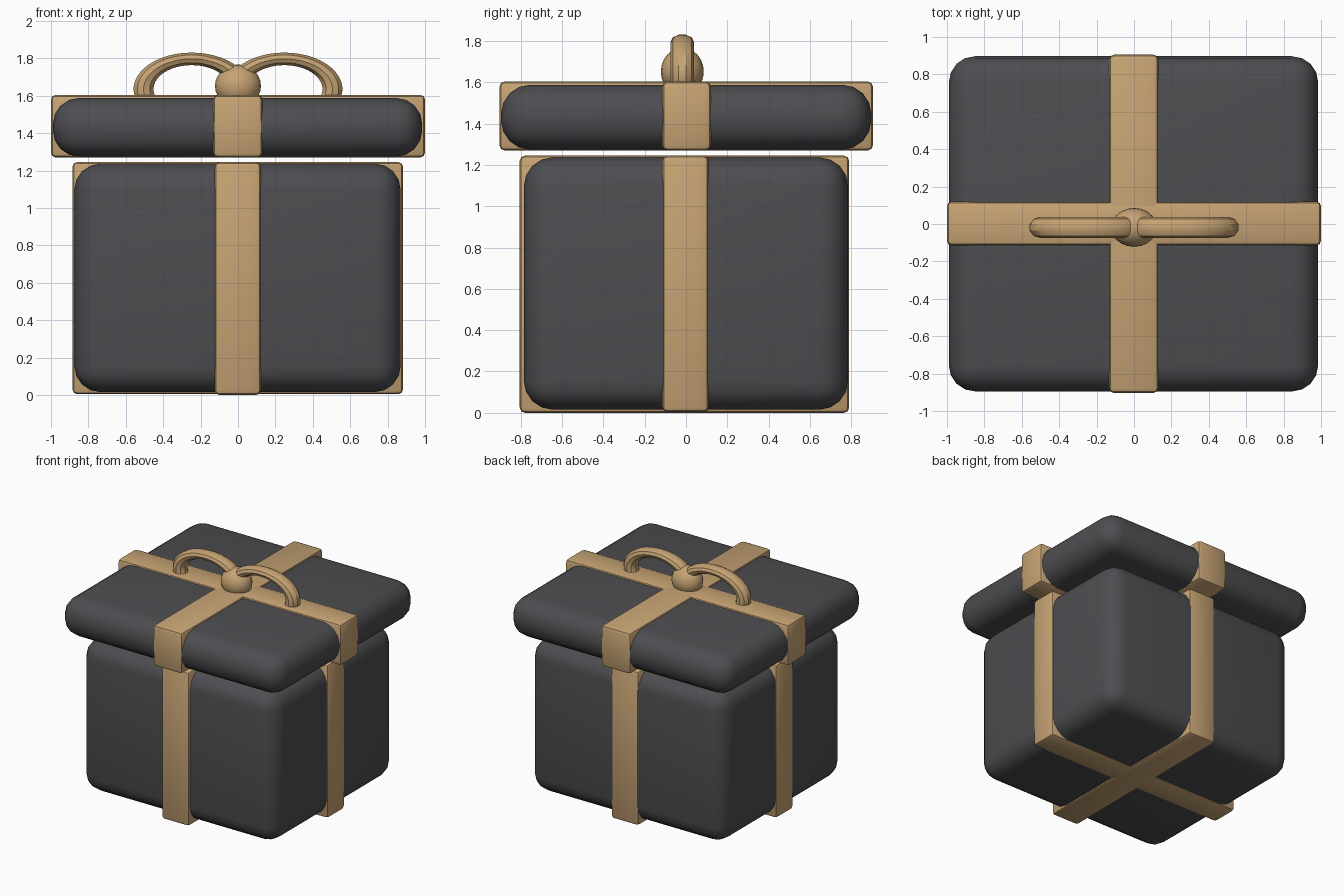
import bpy, bmesh, math
from mathutils import Matrix

if "Cube" in bpy.data.objects:
    bpy.data.objects.remove(bpy.data.objects["Cube"])


def material(name, rgb):
    m = bpy.data.materials.new(name)
    m.diffuse_color = (*rgb, 1)
    m.use_nodes = True
    m.node_tree.nodes["Principled BSDF"].inputs["Base Color"].default_value = m.diffuse_color
    return m


DARK = material("charcoal", (0.075, 0.075, 0.083))
TAN = material("tan", (0.57, 0.37, 0.175))


def finish(name, bm, mat, angle=40):
    me = bpy.data.meshes.new(name)
    bmesh.ops.recalc_face_normals(bm, faces=bm.faces)
    bm.to_mesh(me)
    bm.free()
    me.materials.append(mat)
    ob = bpy.data.objects.new(name, me)
    bpy.context.collection.objects.link(ob)
    bpy.ops.object.select_all(action='DESELECT')
    ob.select_set(True)
    bpy.context.view_layer.objects.active = ob
    bpy.ops.object.shade_smooth_by_angle(angle=math.radians(angle))
    return ob


def rounded_box(name, lo, hi, radius, segments, mat):
    """Box between two corners with rounded edges."""
    bm = bmesh.new()
    size = [b - a for a, b in zip(lo, hi)]
    mid = [(a + b) / 2 for a, b in zip(lo, hi)]
    bmesh.ops.create_cube(bm, size=1, matrix=Matrix.Translation(mid) @ Matrix.Diagonal((*size, 1)))
    bmesh.ops.bevel(bm, geom=bm.edges[:], offset=radius, segments=segments,
                    profile=0.5, affect='EDGES', clamp_overlap=True)
    return finish(name, bm, mat)


# Box body with its two crossing ribbons
rounded_box("box_body", (-0.875, -0.785, 0.015), (0.87, 0.785, 1.237), 0.14, 4, DARK)
rounded_box("body_ribbon_across", (-0.885, -0.115, 0.004), (0.882, 0.11, 1.245), 0.025, 2, TAN)
rounded_box("body_ribbon_along", (-0.125, -0.805, 0.0), (0.122, 0.79, 1.245), 0.025, 2, TAN)

# Lid with its two crossing ribbons
rounded_box("lid", (-0.99, -0.895, 1.274), (0.985, 0.897, 1.588), 0.14, 4, DARK)
rounded_box("lid_ribbon_across", (-1.0, -0.115, 1.27), (1.0, 0.12, 1.604), 0.025, 2, TAN)
rounded_box("lid_ribbon_along", (-0.133, -0.903, 1.27), (0.13, 0.905, 1.604), 0.025, 2, TAN)

# Bow knot
bm = bmesh.new()
bmesh.ops.create_uvsphere(bm, u_segments=20, v_segments=12, radius=1,
                          matrix=Matrix.Translation((0, -0.018, 1.652)) @ Matrix.Diagonal((0.123, 0.104, 0.115, 1)))
finish("bow_knot", bm, TAN)


# Bow loops: flattened arcs of tube that lean on the knot
def bow_loop(name, side):
    bm = bmesh.new()
    steps, sides, major, minor = 22, 10, 0.257, 0.056
    rings = []
    for i in range(steps + 1):
        a = math.radians(200 - 172 * i / steps)
        ring = []
        for j in range(sides):
            t = 2 * math.pi * (j + 0.5) / sides
            r = major + minor * math.cos(t)
            x = min(-0.248 + r * math.cos(a), -0.003)
            ring.append(bm.verts.new((side * x, -0.018 + minor * math.sin(t),
                                      1.635 + 0.63 * r * math.sin(a))))
        rings.append(ring)
    for p, q in zip(rings, rings[1:]):
        for j in range(sides):
            k = (j + 1) % sides
            bm.faces.new((p[j], p[k], q[k], q[j]))
    bm.faces.new(rings[0])
    bm.faces.new(rings[-1])
    bmesh.ops.remove_doubles(bm, verts=bm.verts, dist=0.0005)
    return finish(name, bm, TAN, 30)


bow_loop("bow_loop_left", 1)
bow_loop("bow_loop_right", -1)
